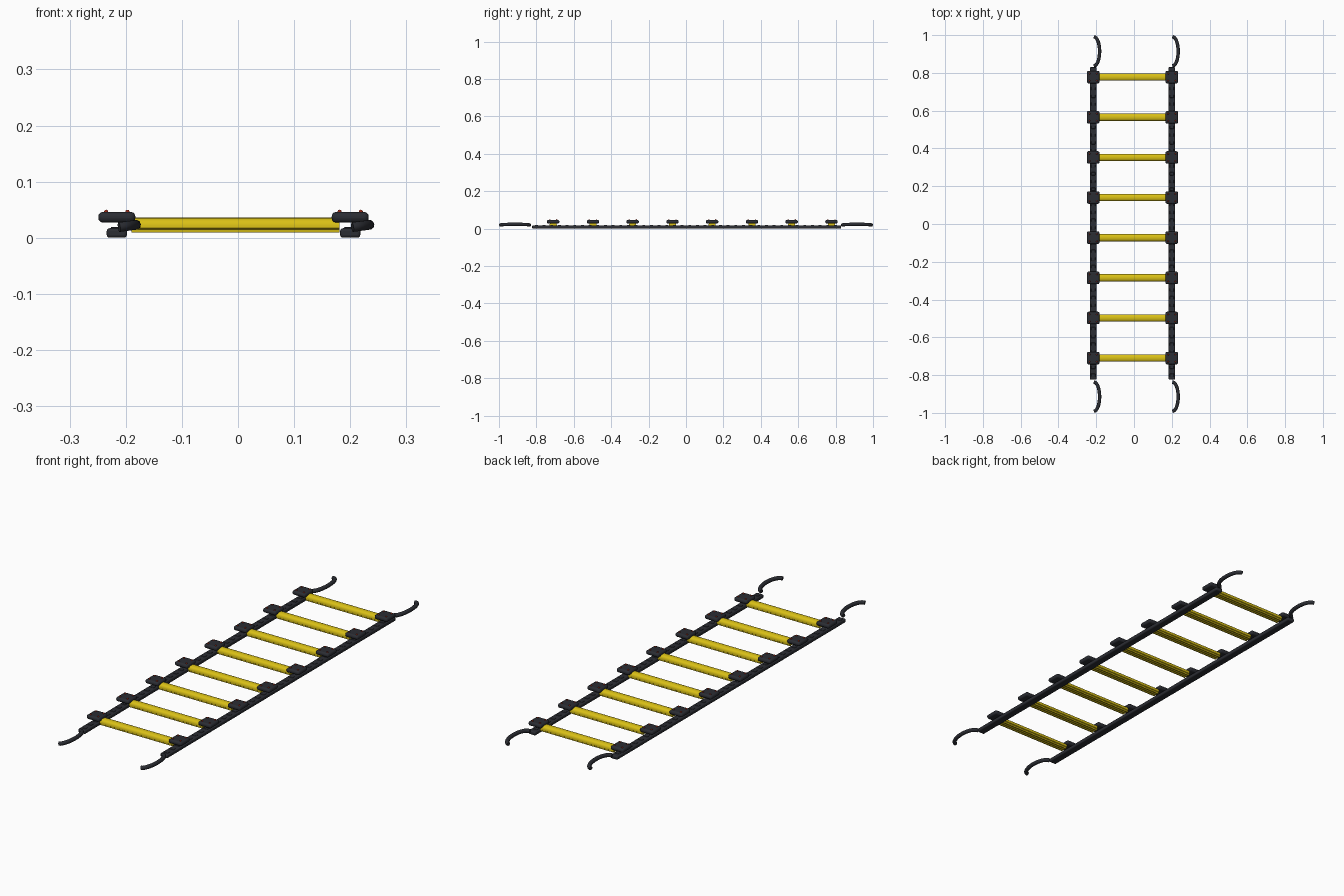
import bpy, bmesh, math
from mathutils import Vector

cube = bpy.data.objects.get("Cube")
if cube:
    bpy.data.objects.remove(cube, do_unlink=True)


def material(name, rgb):
    m = bpy.data.materials.new(name)
    m.use_nodes = True
    m.diffuse_color = (*rgb, 1)
    m.node_tree.nodes["Principled BSDF"].inputs["Base Color"].default_value = (*rgb, 1)
    return m


CHARCOAL = material("charcoal", (0.024, 0.026, 0.033))
YELLOW = material("yellow", (0.70, 0.53, 0.008))
RED = material("red", (0.50, 0.04, 0.015))


def finish(ob, mat, bevel=0, segments=3):
    ob.data.materials.append(mat)
    bpy.ops.object.select_all(action='DESELECT')
    ob.select_set(True)
    bpy.context.view_layer.objects.active = ob
    if bevel:
        mod = ob.modifiers.new("rounding", 'BEVEL')
        mod.width = bevel
        mod.segments = segments
        mod.limit_method = 'ANGLE'
    bpy.ops.object.shade_smooth_by_angle(angle=math.radians(40))
    return ob


def box(name, low, high, mat, bevel):
    low, high = Vector(low), Vector(high)
    bpy.ops.mesh.primitive_cube_add(size=1, location=(low + high) / 2)
    ob = bpy.context.object
    ob.name = name
    for v in ob.data.vertices:
        v.co = v.co * (high - low)
    return finish(ob, mat, bevel)


def extrude_x(name, profile, x0, x1, y, mat):
    # closed y-z outline swept along x
    bm = bmesh.new()
    face = bm.faces.new([bm.verts.new((x0, y + py, pz)) for py, pz in profile])
    out = bmesh.ops.extrude_face_region(bm, geom=[face])
    moved = [g for g in out["geom"] if isinstance(g, bmesh.types.BMVert)]
    bmesh.ops.translate(bm, vec=(x1 - x0, 0, 0), verts=moved)
    bmesh.ops.recalc_face_normals(bm, faces=bm.faces)
    mesh = bpy.data.meshes.new(name)
    bm.to_mesh(mesh)
    bm.free()
    ob = bpy.data.objects.new(name, mesh)
    bpy.context.collection.objects.link(ob)
    return finish(ob, mat)


def hook(name, x, side):
    # bowed tube beyond the end of a rail
    curve = bpy.data.curves.new(name, 'CURVE')
    curve.dimensions = '3D'
    curve.bevel_depth = 0.009
    curve.bevel_resolution = 3
    curve.use_fill_caps = True
    steps = 16
    spline = curve.splines.new('POLY')
    spline.points.add(steps)
    for i, p in enumerate(spline.points):
        a = math.pi * i / steps
        p.co = (x + 0.004 + 0.030 * math.sin(a), side * (0.914 - 0.077 * math.cos(a)),
                0.019 + 0.004 * math.sin(a), 1)
    ob = bpy.data.objects.new(name, curve)
    bpy.context.collection.objects.link(ob)
    bpy.ops.object.select_all(action='DESELECT')
    ob.select_set(True)
    bpy.context.view_layer.objects.active = ob
    bpy.ops.object.convert(target='MESH')
    finish(bpy.context.object, CHARCOAL)


# rung outline: rounded top with three ribs underneath
profile = [(0.019 * math.cos(math.pi * i / 8), 0.022 + 0.014 * math.sin(math.pi * i / 8) ** 0.7)
           for i in range(9)]
profile.append((-0.019, 0.017))
for rib in (-0.012, 0, 0.012):
    profile += [(rib - 0.004, 0.015), (rib - 0.003, 0.009),
                (rib + 0.003, 0.009), (rib + 0.004, 0.015)]
profile.append((0.019, 0.017))

rung_ys = [-0.710 + 0.2125 * i for i in range(8)]
for n, y in enumerate(rung_ys, 1):
    extrude_x(f"rung_{n}", profile, -0.19, 0.181, y, YELLOW)

for label, x in (("right", -0.216), ("left", 0.200)):
    # side rail with low webbing ridges
    box(f"{label}_rail", (x - 0.018, -0.823, 0), (x + 0.018, 0.83, 0.017), CHARCOAL, 0.005)
    for i in range(40):
        y = -0.80 + 0.041 * i
        box(f"{label}_rail_ridge", (x - 0.011, y - 0.008, 0.014),
            (x + 0.011, y + 0.008, 0.019), CHARCOAL, 0.002)

    # end hooks
    hook(f"{label}_front_hook", x, -1)
    hook(f"{label}_back_hook", x, 1)

    # corner pads and their rivets
    for n, y in enumerate(rung_ys, 1):
        box(f"{label}_pad_{n}", (x - 0.033, y - 0.033, 0.027),
            (x + 0.033, y + 0.033, 0.046), CHARCOAL, 0.008)
        for sx in (-1, 1):
            for sy in (-1, 1):
                bpy.ops.mesh.primitive_uv_sphere_add(
                    segments=10, ring_count=6, radius=0.004,
                    location=(x + sx * 0.019, y + sy * 0.019, 0.046))
                bpy.context.object.name = f"{label}_rivet"
                finish(bpy.context.object, RED)
